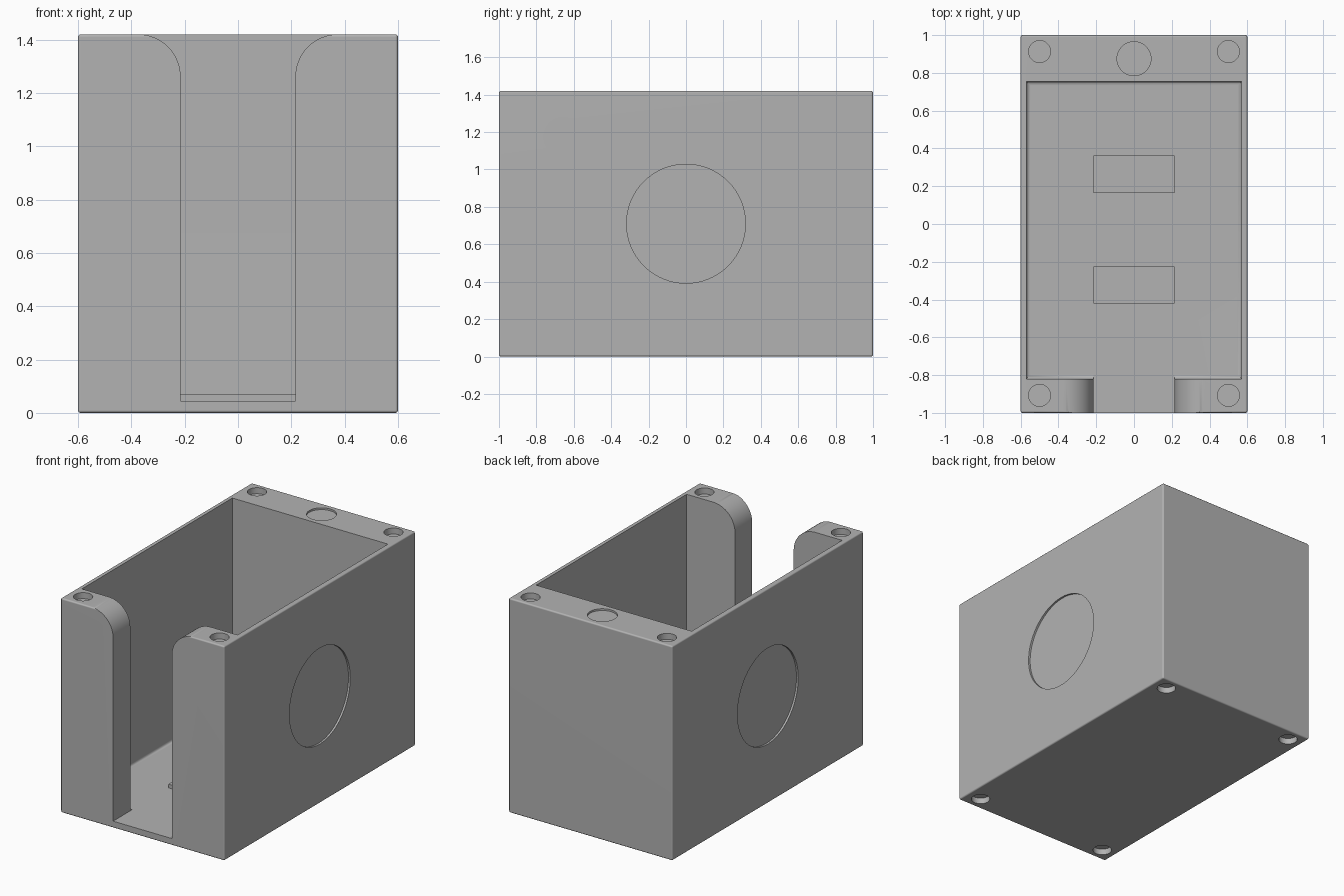
import bpy, bmesh, math
from mathutils import Matrix, Vector

if "Cube" in bpy.data.objects:
    bpy.data.objects.remove(bpy.data.objects["Cube"])

grey = bpy.data.materials.new("plain grey")
grey.diffuse_color = (0.45, 0.45, 0.45, 1)
grey.use_nodes = True
grey.node_tree.nodes["Principled BSDF"].inputs["Base Color"].default_value = grey.diffuse_color


def to_object(bm, name):
    bmesh.ops.recalc_face_normals(bm, faces=bm.faces)
    mesh = bpy.data.meshes.new(name)
    bm.to_mesh(mesh)
    bm.free()
    mesh.materials.append(grey)
    obj = bpy.data.objects.new(name, mesh)
    bpy.context.collection.objects.link(obj)
    return obj


def box(name, lo, hi, bevel=0, edge_rule=lambda e: True):
    bm = bmesh.new()
    bmesh.ops.create_cube(bm, size=1)
    lo, hi = Vector(lo), Vector(hi)
    for v in bm.verts:
        v.co = [lo[i] + (v.co[i] + 0.5) * (hi[i] - lo[i]) for i in range(3)]
    if bevel:
        edges = [e for e in bm.edges if edge_rule(e)]
        bmesh.ops.bevel(bm, geom=edges, offset=bevel, segments=3,
                        profile=0.5, affect='EDGES')
    return to_object(bm, name)


def disc(name, centre, radius, thickness, axis='Z'):
    bm = bmesh.new()
    turn = Matrix.Rotation(math.pi / 2, 4, 'Y') if axis == 'X' else Matrix()
    bmesh.ops.create_cone(bm, cap_ends=True, segments=64, radius1=radius,
                          radius2=radius, depth=thickness,
                          matrix=Matrix.Translation(centre) @ turn)
    return to_object(bm, name)


def cut(target, cutter):
    mod = target.modifiers.new("cut", 'BOOLEAN')
    mod.operation = 'DIFFERENCE'
    mod.solver = 'EXACT'
    mod.object = cutter
    bpy.context.view_layer.objects.active = target
    bpy.ops.object.modifier_apply(modifier=mod.name)
    bpy.data.objects.remove(cutter, do_unlink=True)


H = 1.42        # overall height
FLOOR = 0.045   # top of the inner floor

# Outer body with softened edges
body = box("holder_body", (-0.6, -1, 0), (0.6, 1, H), 0.01)

# Card cavity, filleted where the walls meet the floor
cut(body, box("cavity", (-0.57, -0.82, FLOOR), (0.57, 0.755, H + 0.2), 0.022,
              lambda e: all(v.co.z < 0.1 for v in e.verts)))

# Front slot that flares outwards at the top
W, R = 0.215, 0.16
right = [(W, FLOOR)]
for i in range(17):
    a = math.pi / 2 * i / 16
    right.append((W + R * (1 - math.cos(a)), H - R + R * math.sin(a)))
right.append((W + R, H + 0.1))
outline = right + [(-x, z) for x, z in reversed(right)]
bm = bmesh.new()
face = bm.faces.new([bm.verts.new((x, -1.1, z)) for x, z in outline])
ext = bmesh.ops.extrude_face_region(bm, geom=[face])
bmesh.ops.translate(bm, vec=(0, 0.32, 0),
                    verts=[g for g in ext["geom"] if isinstance(g, bmesh.types.BMVert)])
cut(body, to_object(bm, "slot"))

# Round corner pockets in the top and the underside
for x in (-0.5, 0.5):
    for y in (-0.907, 0.913):
        for z in (0, H):
            cut(body, disc("pocket", (x, y, z), 0.058, 0.08))

# Shallow round recesses in both side walls and in the back rail
for side in (-1, 1):
    cut(body, disc("side_recess", (side * 0.6, 0, 0.71), 0.318, 0.026, 'X'))
cut(body, disc("rail_recess", (0, 0.875, H), 0.09, 0.024))

# Raised pads on the floor
pads = [box(f"floor_pad_{n}", (-W, y, FLOOR - 0.01), (W, y + 0.197, 0.07))
        for n, y in (("front", -0.422), ("back", 0.165))]

# Smooth the curves and keep flat walls flat
bpy.ops.object.select_all(action='DESELECT')
body.select_set(True)
bpy.context.view_layer.objects.active = body
bpy.ops.object.shade_smooth_by_angle(angle=math.radians(35))
weighted = body.modifiers.new("flat walls", 'WEIGHTED_NORMAL')
weighted.keep_sharp = True
